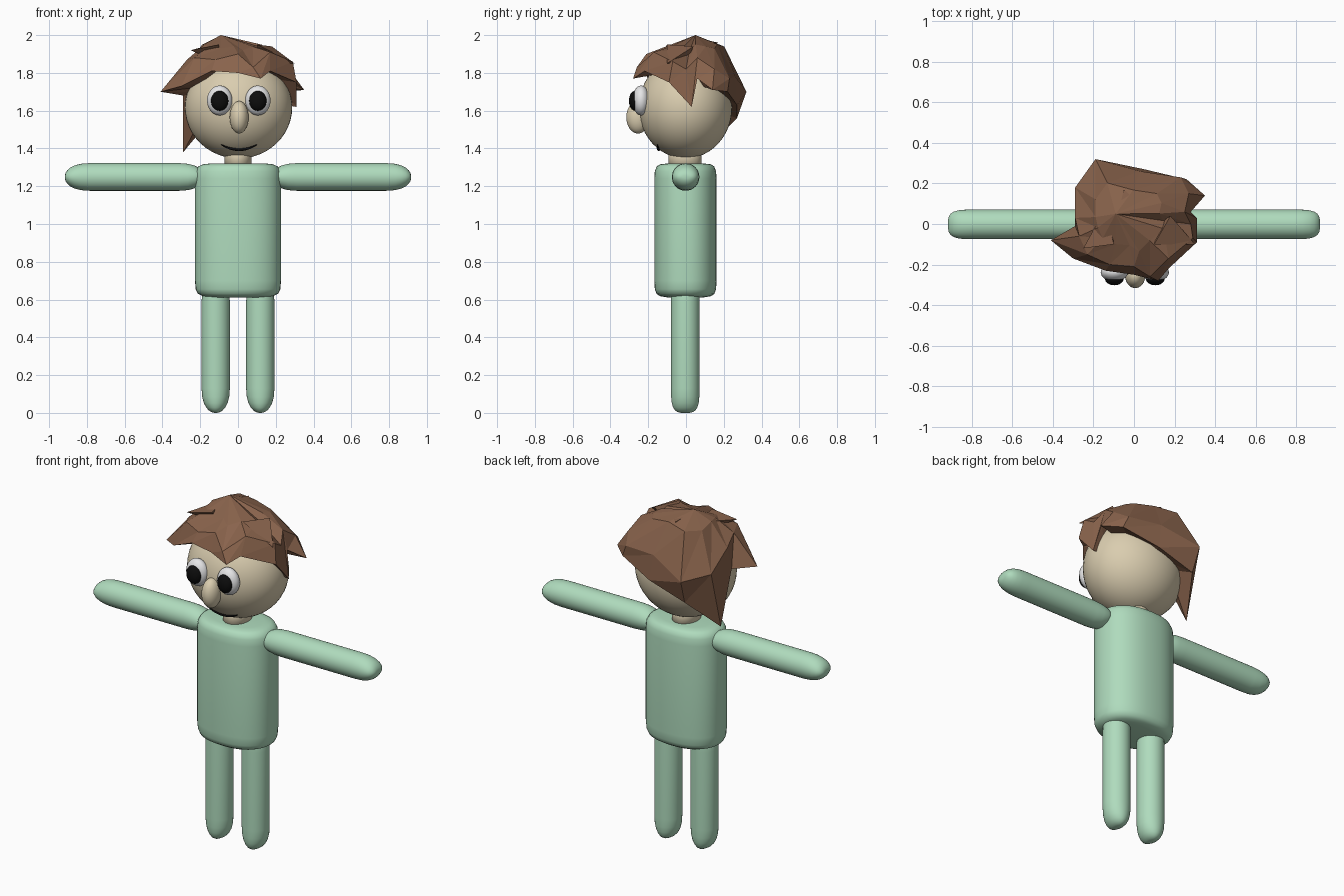
import bpy, bmesh, math
from mathutils import Vector

if "Cube" in bpy.data.objects:
    bpy.data.objects.remove(bpy.data.objects["Cube"])


def material(name, rgb):
    m = bpy.data.materials.new(name)
    m.diffuse_color = (*rgb, 1)
    m.use_nodes = True
    m.node_tree.nodes["Principled BSDF"].inputs["Base Color"].default_value = m.diffuse_color
    return m


GREEN = material("mint_green", (0.43, 0.71, 0.51))
SKIN = material("skin", (0.70, 0.61, 0.43))
BROWN = material("hair_brown", (0.25, 0.125, 0.072))
WHITE = material("eye_white", (0.85, 0.85, 0.86))
BLACK = material("black", (0.004, 0.004, 0.004))


def finish(name, bm, mat, smooth=True):
    bmesh.ops.recalc_face_normals(bm, faces=bm.faces)
    me = bpy.data.meshes.new(name)
    bm.to_mesh(me)
    bm.free()
    me.materials.append(mat)
    for p in me.polygons:
        p.use_smooth = smooth
    ob = bpy.data.objects.new(name, me)
    bpy.context.collection.objects.link(ob)
    return ob


def ellipsoid(name, centre, radii, mat, seg=32):
    bm = bmesh.new()
    bmesh.ops.create_uvsphere(bm, u_segments=seg, v_segments=seg // 2, radius=1)
    for v in bm.verts:
        v.co = Vector(c + r * k for c, r, k in zip(centre, radii, v.co))
    return finish(name, bm, mat)


def loft(name, rings, mat, place, sides=32, power=2.0):
    """Closed body through rings (t, ra, rb); place maps (a, b, t) to space."""
    bm = bmesh.new()
    loops = []
    for t, ra, rb in rings:
        loop = []
        for i in range(sides):
            c, s = math.cos(math.tau * i / sides), math.sin(math.tau * i / sides)
            a = math.copysign(abs(c) ** (2 / power), c) * ra
            b = math.copysign(abs(s) ** (2 / power), s) * rb
            loop.append(bm.verts.new(place(a, b, t)))
        loops.append(loop)
    for lo, hi in zip(loops, loops[1:]):
        for i in range(sides):
            j = (i + 1) % sides
            bm.faces.new((lo[i], lo[j], hi[j], hi[i]))
    bm.faces.new(loops[0])
    bm.faces.new(loops[-1])
    return finish(name, bm, mat)


def limb_rings(t0, t1, r, cap):
    """Limb with ends that taper round one way and stay blunt the other way."""
    us = [0.995, 0.97, 0.9, 0.78, 0.6, 0.35, 0]
    end = [(u, r * (1 - u ** 2.2) ** (1 / 2.2), r * (1 - u ** 3.5) ** (1 / 3.5)) for u in us]
    return ([(t0 + cap * (1 - u), a, b) for u, a, b in end]
            + [(t1 - cap * (1 - u), a, b) for u, a, b in reversed(end)])


# Torso and neck
torso = [(0.612, 0.15, 0.10), (0.618, 0.185, 0.135), (0.63, 0.212, 0.153),
         (0.655, 0.224, 0.162), (0.70, 0.228, 0.165), (1.24, 0.228, 0.165),
         (1.28, 0.224, 0.162), (1.305, 0.21, 0.152), (1.316, 0.185, 0.135),
         (1.32, 0.15, 0.10)]
loft("torso", torso, GREEN, lambda a, b, t: (a, b - 0.003, t), 40, 2.3)
loft("neck", [(1.28, 0.072, 0.088), (1.42, 0.072, 0.088)], SKIN,
     lambda a, b, t: (a, b - 0.005, t))

# Arms and legs
for side, tag in ((-1, "left"), (1, "right")):
    loft(tag + "_arm", limb_rings(0.18, 0.917, 0.073, 0.13), GREEN,
         lambda a, b, t: (side * t, b - 0.002, 1.249 + a))
    loft(tag + "_leg", limb_rings(0.0, 0.72, 0.075, 0.13), GREEN,
         lambda a, b, t: (side * 0.118 + a, b - 0.004, t))

# Head, nose and eyes
HEAD, HR = (0.003, -0.003, 1.617), (0.284, 0.247, 0.270)
ellipsoid("head", HEAD, HR, SKIN, 48)
ellipsoid("nose", (0.006, -0.254, 1.565), (0.05, 0.062, 0.086), SKIN)
for side, tag in ((-1, "left"), (1, "right")):
    x = 0.004 + side * 0.101
    ellipsoid(tag + "_eye", (x, -0.238, 1.654), (0.067, 0.046, 0.079), WHITE)
    ellipsoid(tag + "_pupil", (x, -0.270, 1.652), (0.046, 0.032, 0.053), BLACK)

# Mouth: thin smile following the face
curve = bpy.data.curves.new("mouth", "CURVE")
curve.dimensions = "3D"
curve.bevel_depth = 0.008
curve.bevel_resolution = 2
curve.use_fill_caps = True
line = curve.splines.new("POLY")
line.points.add(12)
for i, p in enumerate(line.points):
    k = i / 6 - 1
    x, z = 0.006 + 0.095 * k, 1.394 + 0.026 * k * k
    d = 1 - ((x - HEAD[0]) / HR[0]) ** 2 - ((z - HEAD[2]) / HR[2]) ** 2
    p.co = (x, HEAD[1] - HR[1] * math.sqrt(max(d, 0)) - 0.003, z, 1)
    p.radius = 1.0 - 0.7 * k * k
curve.materials.append(BLACK)
bpy.context.collection.objects.link(bpy.data.objects.new("mouth", curve))

# Hair: jagged rim, upper ring and crown
rim = [(-.41, -.08, 1.70), (-.30, -.17, 1.73), (-.14, -.23, 1.81), (0, -.25, 1.80),
       (.12, -.28, 1.77), (.17, -.22, 1.81), (.31, -.09, 1.75), (.31, .03, 1.62),
       (.28, .06, 1.77), (.35, .14, 1.71), (.26, .22, 1.70), (.05, .27, 1.63),
       (-.18, .27, 1.56), (-.29, .09, 1.38), (-.29, -.01, 1.68)]
upper = [(-.27, -.06, 1.87), (-.23, -.15, 1.88), (-.12, -.20, 1.87), (0, -.21, 1.90),
         (.08, -.26, 1.83), (.17, -.17, 1.91), (.29, -.07, 1.86), (.28, 0, 1.82),
         (.25, .06, 1.88), (.27, .15, 1.82), (.23, .23, 1.77), (.03, .26, 1.78),
         (-.19, .32, 1.70), (-.29, .18, 1.72), (-.29, .03, 1.82)]
crown_z = [1.95, 1.94, 1.93, 1.94, 1.92, 1.94, 1.93, 1.91, 1.95, 1.94, 1.93, 1.95,
           1.94, 1.93, 1.95]
bm = bmesh.new()
n = len(rim)
hub = Vector((-0.05, 0.04))
crown = []
for (x, y, _), z in zip(upper, crown_z):
    q = hub + (Vector((x, y)) - hub) * 0.58
    crown.append((q.x, q.y, z))
# The underside runs from the rim into the head
inner = [(x * 0.6, y * 0.6, max(z + 0.02, 1.6)) for x, y, z in rim]
rings = [[bm.verts.new(c) for c in ring] for ring in (inner, rim, upper, crown)]
for lo, hi in zip(rings, rings[1:]):
    for i in range(n):
        j = (i + 1) % n
        bm.faces.new((lo[i], lo[j], hi[j]))
        bm.faces.new((lo[i], hi[j], hi[i]))
for loop, tip in ((rings[3], (-0.09, 0.05, 2.0)), (rings[0], (0, 0, 1.68))):
    top = bm.verts.new(tip)
    for i in range(n):
        bm.faces.new((loop[i], loop[(i + 1) % n], top))
finish("hair", bm, BROWN, False)


def tuft(name, a, b, c, tip):
    bm = bmesh.new()
    v = [bm.verts.new(p) for p in (a, b, c, tip)]
    for f in ((0, 1, 2), (0, 1, 3), (1, 2, 3), (2, 0, 3)):
        bm.faces.new([v[i] for i in f])
    finish(name, bm, BROWN, False)


# Loose locks on the hair
tuft("right_tuft", (.10, -.10, 1.95), (.18, .04, 1.94), (.12, 0, 1.85), (.30, -.10, 1.85))
tuft("left_tuft", (-.10, -.10, 1.95), (-.14, .08, 1.95), (-.10, 0, 1.85), (-.25, -.12, 1.92))
tuft("back_tuft", (-.08, .04, 1.99), (.05, .08, 1.96), (0, .05, 1.88), (-.05, .17, 1.96))
